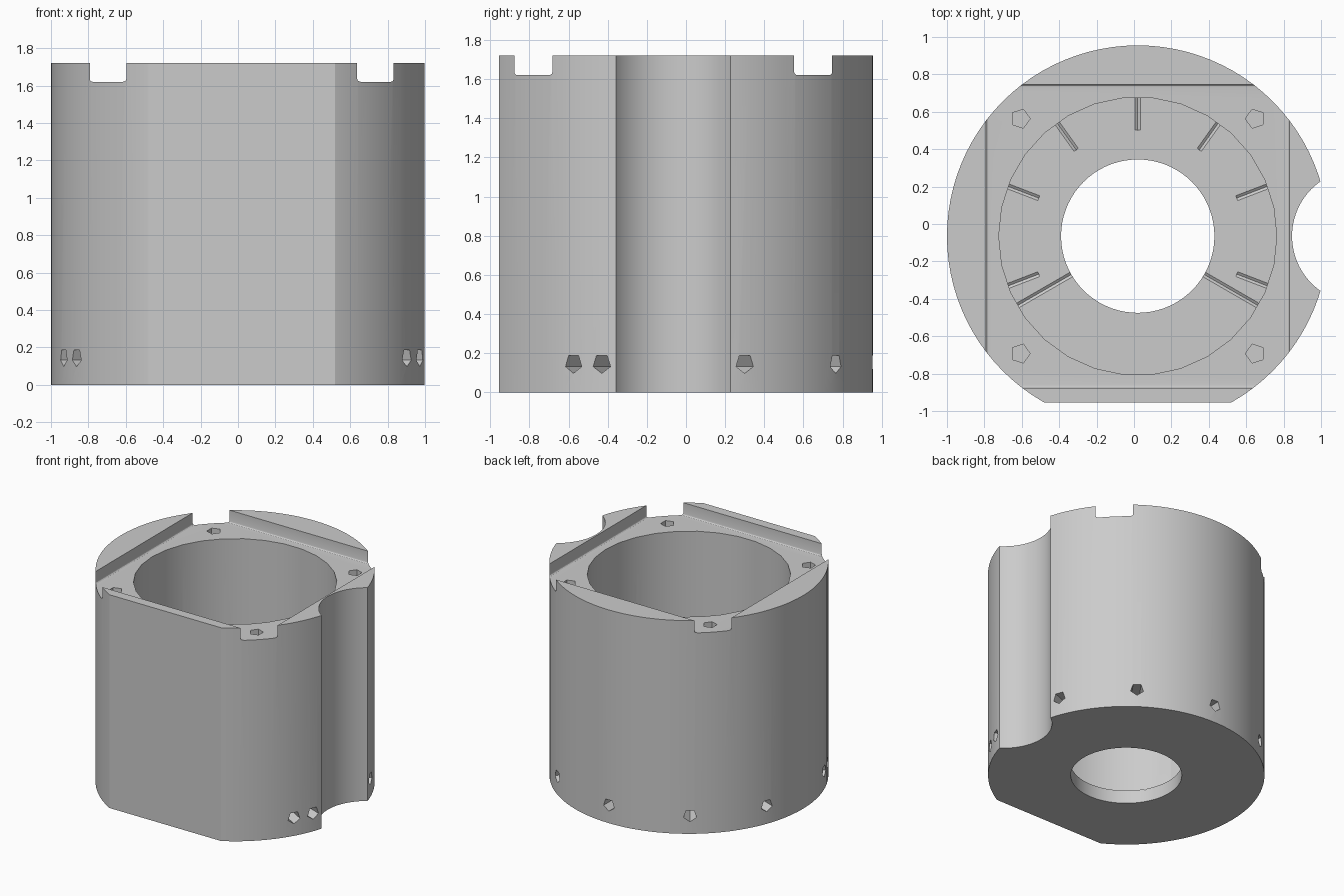
import bpy
import bmesh
from math import pi, cos, sin, radians
from mathutils import Matrix

if "Cube" in bpy.data.objects:
    bpy.data.objects.remove(bpy.data.objects["Cube"], do_unlink=True)

CX, CY = 0.02, -0.065        # housing axis
RADIUS, HEIGHT = 1.02, 1.72
FLOOR, DECK = 0.107, 1.62    # bore floor and recessed deck heights

grey = bpy.data.materials.new("plain_grey")
grey.use_nodes = True
colour = (0.6, 0.6, 0.6, 1)
grey.diffuse_color = colour
grey.node_tree.nodes["Principled BSDF"].inputs["Base Color"].default_value = colour


def add_object(name, bm):
    mesh = bpy.data.meshes.new(name)
    bmesh.ops.recalc_face_normals(bm, faces=bm.faces)
    bm.to_mesh(mesh)
    bm.free()
    mesh.materials.append(grey)
    obj = bpy.data.objects.new(name, mesh)
    bpy.context.collection.objects.link(obj)
    return obj


def prism(name, sides, radius, low, high, place, phase=0.0):
    """Regular prism along local z from low to high."""
    bm = bmesh.new()
    angles = [phase + 2 * pi * i / sides for i in range(sides)]
    rings = [[bm.verts.new((radius * cos(a), radius * sin(a), z)) for a in angles]
             for z in (low, high)]
    for ring in rings:
        bm.faces.new(ring)
    for i in range(sides):
        j = (i + 1) % sides
        bm.faces.new((rings[0][i], rings[0][j], rings[1][j], rings[1][i]))
    bm.transform(place)
    return add_object(name, bm)


def box(name, centre, size, bevel=0.0):
    """Box with optionally rounded bottom edges."""
    bm = bmesh.new()
    bmesh.ops.create_cube(bm, size=1)
    bm.transform(Matrix.Translation(centre) @ Matrix.Diagonal((*size, 1)))
    if bevel:
        edges = [e for e in bm.edges if all(v.co.z < centre[2] for v in e.verts)]
        bmesh.ops.bevel(bm, geom=edges, offset=bevel, segments=3,
                        profile=0.5, affect='EDGES')
    return add_object(name, bm)


def cut(target, cutter):
    """Subtract the cutter, then discard it."""
    cutter.hide_render = True
    mod = target.modifiers.new("cut", 'BOOLEAN')
    mod.operation = 'DIFFERENCE'
    mod.solver = 'EXACT'
    mod.object = cutter
    bpy.context.view_layer.objects.active = target
    bpy.ops.object.modifier_apply(modifier=mod.name)
    bpy.data.objects.remove(cutter, do_unlink=True)


axis = Matrix.Translation((CX, CY, 0))

# Round housing
housing = prism("housing", 96, RADIUS, 0, HEIGHT, axis)

# Front flat and side scallop
cut(housing, box("front_flat", (0, -1.455, 1), (3, 1, 4)))
cut(housing, prism("side_scallop", 96, 0.358, -1, 3,
                   Matrix.Translation((1.203, CY, 0))))

# Square recess in the top
cut(housing, box("square_recess", (CX, CY, DECK + 0.5), (1.624, 1.624, 1), 0.016))

# Main bore and hole through the floor
cut(housing, prism("bore", 30, 0.743, FLOOR, 3, axis))
cut(housing, prism("floor_hole", 72, 0.41, -1, 1, axis))

# Radial drillings, grazing the bore floor
to_radial = Matrix.Rotation(pi / 2, 4, 'Z') @ Matrix.Rotation(pi / 2, 4, 'X')
for degrees in (-30, -21, 21, 54.5, 90, 125.5, 159, 201, 210):
    inner = 0.3 if degrees in (-30, 210) else 0.567
    place = (Matrix.Translation((CX, CY, 0.147))
             @ Matrix.Rotation(radians(degrees), 4, 'Z') @ to_radial)
    cut(housing, prism("radial_drilling", 5, 0.05, inner, 1.3, place, -pi / 2))

# Screw holes in the four deck corners
for sx in (-1, 1):
    for sy in (-1, 1):
        place = Matrix.Translation((CX + sx * 0.628, CY + sy * 0.628, 0))
        cut(housing, prism("screw_hole", 5, 0.053, DECK - 0.3, 2, place,
                           0 if sx < 0 else pi))

# Smooth the round walls, keep machined edges crisp
bpy.ops.object.select_all(action='DESELECT')
housing.select_set(True)
bpy.context.view_layer.objects.active = housing
bpy.ops.object.shade_smooth_by_angle(angle=radians(25))
